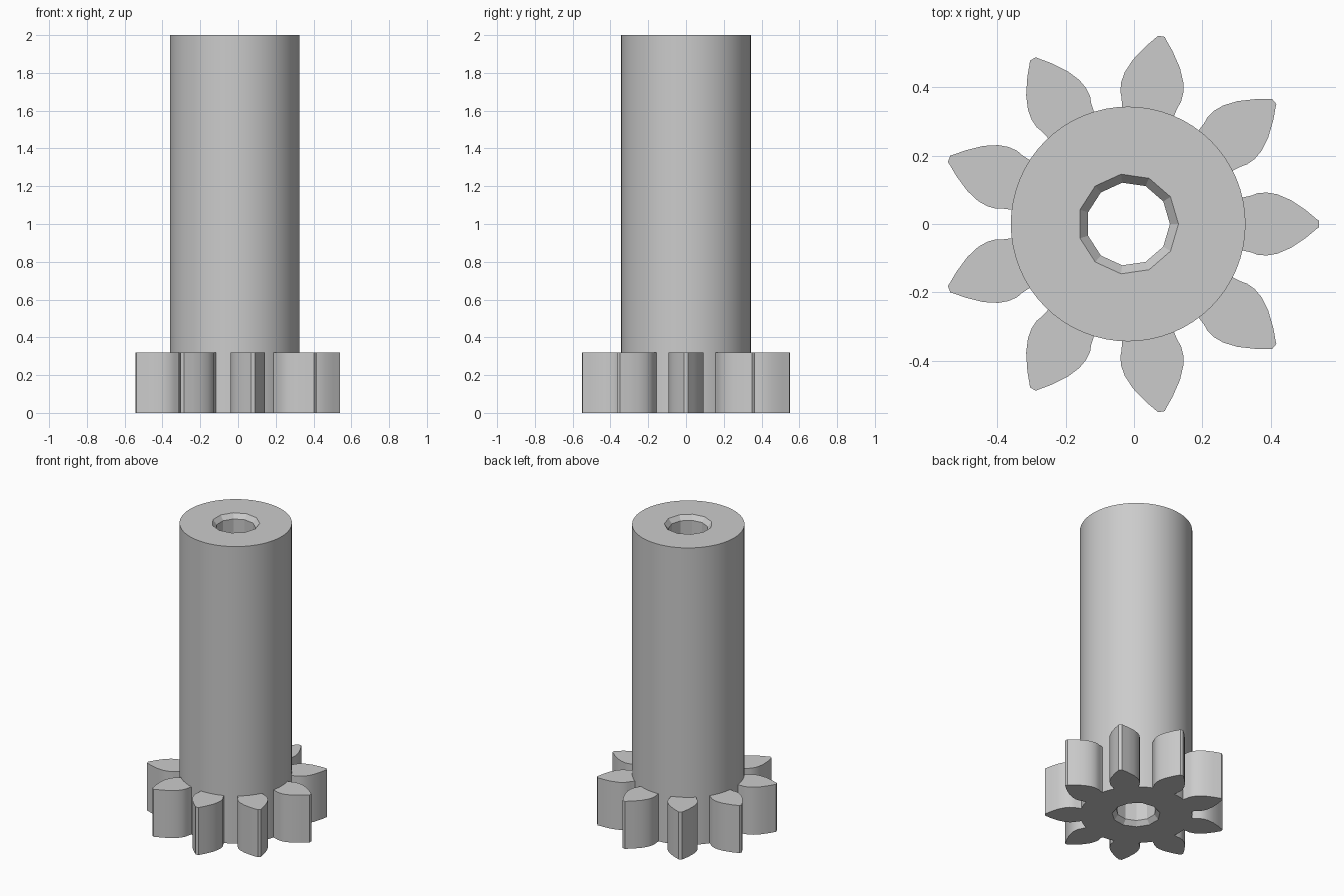
import bpy, bmesh
from math import sin, cos, pi, radians

cube = bpy.data.objects.get("Cube")
if cube:
    bpy.data.objects.remove(cube, do_unlink=True)

CX = -0.017                 # axis of the shaft
SHAFT_R, SHAFT_H = 0.343, 2.0
BORE_R, MOUTH_R, CHAMFER = 0.122, 0.147, 0.03
TEETH, TOOTH_H = 9, 0.32

steel = bpy.data.materials.new("plain grey")
steel.use_nodes = True
grey = (0.6, 0.6, 0.6, 1)
steel.diffuse_color = grey
steel.node_tree.nodes["Principled BSDF"].inputs["Base Color"].default_value = grey


def finish(name, bm, angle):
    """Turn a bmesh into a named, shaded object on the shaft axis."""
    bmesh.ops.recalc_face_normals(bm, faces=bm.faces)
    mesh = bpy.data.meshes.new(name)
    bm.to_mesh(mesh)
    bm.free()
    mesh.materials.append(steel)
    obj = bpy.data.objects.new(name, mesh)
    obj.location.x = CX
    bpy.context.collection.objects.link(obj)
    bpy.ops.object.select_all(action='DESELECT')
    obj.select_set(True)
    bpy.context.view_layer.objects.active = obj
    bpy.ops.object.shade_smooth_by_angle(angle=radians(angle))
    return obj


def ring(bm, r, z, n):
    return [bm.verts.new((r * cos(2 * pi * i / n), r * sin(2 * pi * i / n), z))
            for i in range(n)]


def wall(bm, a, b):
    n = len(a)
    for i in range(n):
        j = (i + 1) % n
        bm.faces.new((a[i], a[j], b[j], b[i]))


def loop_edges(bm, loop):
    return [bm.edges.get((v, loop[i - 1])) for i, v in enumerate(loop)]


# Hollow shaft: round outside, eleven-sided bore with chamfered mouths
bm = bmesh.new()
outer = [ring(bm, SHAFT_R, z, 64) for z in (0, SHAFT_H)]
wall(bm, *outer)
bore = [ring(bm, r, z, 11) for r, z in (
    (MOUTH_R, 0), (BORE_R, CHAMFER),
    (BORE_R, SHAFT_H - CHAMFER), (MOUTH_R, SHAFT_H))]
for low, high in zip(bore, bore[1:]):
    wall(bm, low, high)
for rim, mouth in ((outer[0], bore[0]), (outer[1], bore[-1])):
    bmesh.ops.triangle_fill(bm, use_beauty=True,
                            edges=loop_edges(bm, rim) + loop_edges(bm, mouth))
finish("shaft", bm, 25)

# Pinion teeth: distance from the axis, half width
profile = [(0.333, 0.077), (0.36, 0.083), (0.378, 0.09), (0.405, 0.092),
           (0.435, 0.087), (0.475, 0.07), (0.52, 0.04), (0.55, 0.015),
           (0.557, 0.01)]
outline = profile + [(d, -w) for d, w in reversed(profile)]
for k in range(TEETH):
    a = 2 * pi * k / TEETH
    c, s = cos(a), sin(a)
    bm = bmesh.new()
    ends = [[bm.verts.new((d * c - w * s, d * s + w * c, z)) for d, w in outline]
            for z in (0, TOOTH_H)]
    wall(bm, *ends)
    for loop in ends:
        bm.faces.new(loop)
    finish(f"tooth_{k + 1}", bm, 30)
